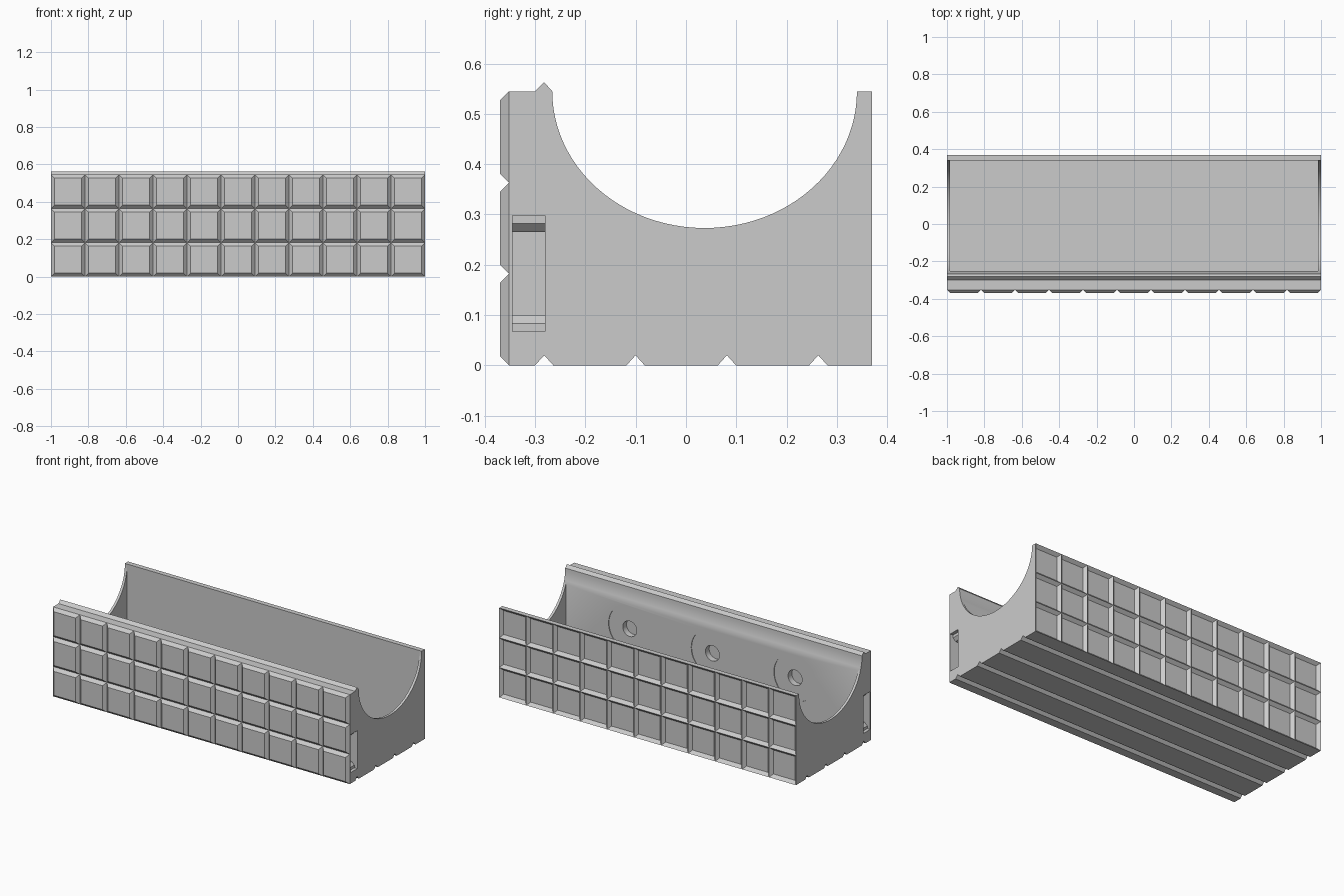
import bpy, bmesh, math

if "Cube" in bpy.data.objects:
    bpy.data.objects.remove(bpy.data.objects["Cube"])

H, FRONT, BACK, STEP = 0.545, -0.352, 0.352, 0.018   # height, wall planes, waffle relief
COLS, ROWS = 11, 3

grey = bpy.data.materials.new("mid grey")
grey.diffuse_color = (0.6, 0.6, 0.6, 1)
grey.use_nodes = True
grey.node_tree.nodes["Principled BSDF"].inputs["Base Color"].default_value = grey.diffuse_color


def finish(name, bm):
    bmesh.ops.recalc_face_normals(bm, faces=bm.faces)
    me = bpy.data.meshes.new(name)
    bm.to_mesh(me)
    bm.free()
    me.materials.append(grey)
    ob = bpy.data.objects.new(name, me)
    bpy.context.collection.objects.link(ob)
    return ob


def prism(name, pts, place, lo, hi):
    """Extrude a 2D outline from lo to hi; place(a, b, t) gives the 3D point."""
    bm = bmesh.new()
    rings = [[bm.verts.new(place(a, b, t)) for a, b in pts] for t in (lo, hi)]
    for r in rings:
        bm.faces.new(r)
    n = len(pts)
    for i in range(n):
        j = (i + 1) % n
        bm.faces.new((rings[0][i], rings[0][j], rings[1][j], rings[1][i]))
    return finish(name, bm)


def along_x(a, b, t):
    return (t, a, b)


def along_y(a, b, t):
    return (a, t, b)


def cut(target, cutter):
    mod = target.modifiers.new("cut", 'BOOLEAN')
    mod.operation, mod.solver, mod.object = 'DIFFERENCE', 'EXACT', cutter
    bpy.context.view_layer.objects.active = target
    bpy.ops.object.modifier_apply(modifier=mod.name)
    bpy.data.objects.remove(cutter, do_unlink=True)


# Block profile: notched underside, half-round trough, top ridge
profile = [(FRONT, 0)]
for k in range(4):
    y = -0.282 + 0.1817 * k
    profile += [(y - STEP, 0), (y, 0.02), (y + STEP, 0)]
profile += [(BACK, 0), (BACK, H)]
for i in range(49):
    a = math.pi * i / 48
    profile.append((0.037 + 0.303 * math.cos(a), H - 0.272 * math.sin(a)))
profile += [(-0.282, H + STEP), (-0.300, H), (FRONT, H)]
block = prism("block_body", profile, along_x, -1, 1)

# Hollow interior leaving thin end walls
cut(block, prism("cavity", [(-0.25, 0.033), (0.34, 0.033), (0.34, 0.8), (-0.25, 0.8)],
                 along_x, -0.985, 0.985))

# Stepped clip slots in both ends
for s in (-1, 1):
    slot = [(1.05, 0.067), (0.98, 0.067), (0.98, 0.083), (0.963, 0.100), (0.90, 0.100),
            (0.90, 0.265), (0.963, 0.265), (0.98, 0.282), (0.98, 0.298), (1.05, 0.298)]
    cut(block, prism("slot", [(s * x, z) for x, z in slot], along_y, -0.345, -0.28))

# Round recesses with a centre hole on the inside of the front wall
for x in (-0.557, 0, 0.557):
    for r, depth in ((0.14, 0.004), (0.047, 0.04)):
        ring = [(x + r * math.cos(math.tau * i / 40), 0.298 + r * math.sin(math.tau * i / 40))
                for i in range(40)]
        cut(block, prism("recess", ring, along_y, -0.25 - depth, -0.2))

bpy.ops.object.select_all(action='DESELECT')
block.select_set(True)
bpy.context.view_layer.objects.active = block
bpy.ops.object.shade_smooth_by_angle(angle=math.radians(25))


def waffle(name, y_edge, y_mid, floor):
    """Grid of bevelled cells: raised pads or sunken pockets."""
    bm = bmesh.new()
    w, h = 2 / COLS, H / ROWS
    for c in range(COLS):
        for r in range(ROWS):
            x0, z0 = -1 + c * w, r * h

            def rect(y, m):
                return [bm.verts.new(p) for p in (
                    (x0 + m, y, z0 + m), (x0 + w - m, y, z0 + m),
                    (x0 + w - m, y, z0 + h - m), (x0 + m, y, z0 + h - m))]
            outer, inner = rect(y_edge, 0), rect(y_mid, STEP)
            for i in range(4):
                j = (i + 1) % 4
                bm.faces.new((outer[i], outer[j], inner[j], inner[i]))
            if floor:
                bm.faces.new(inner)
    if not floor:
        # outer rim of the pocket grid
        corners = [(-1, 0), (1, 0), (1, H), (-1, H)]
        for i in range(4):
            a, b = corners[i], corners[(i + 1) % 4]
            bm.faces.new([bm.verts.new((x, y, z)) for x, y, z in (
                (a[0], y_mid, a[1]), (b[0], y_mid, b[1]),
                (b[0], y_edge, b[1]), (a[0], y_edge, a[1]))])
    bmesh.ops.remove_doubles(bm, verts=bm.verts, dist=1e-5)
    return finish(name, bm)


# Raised pads on the front, matching ridges and pockets on the back
waffle("front_pads", FRONT, FRONT - STEP, True)
waffle("back_ridges", BACK + STEP, BACK, False)
